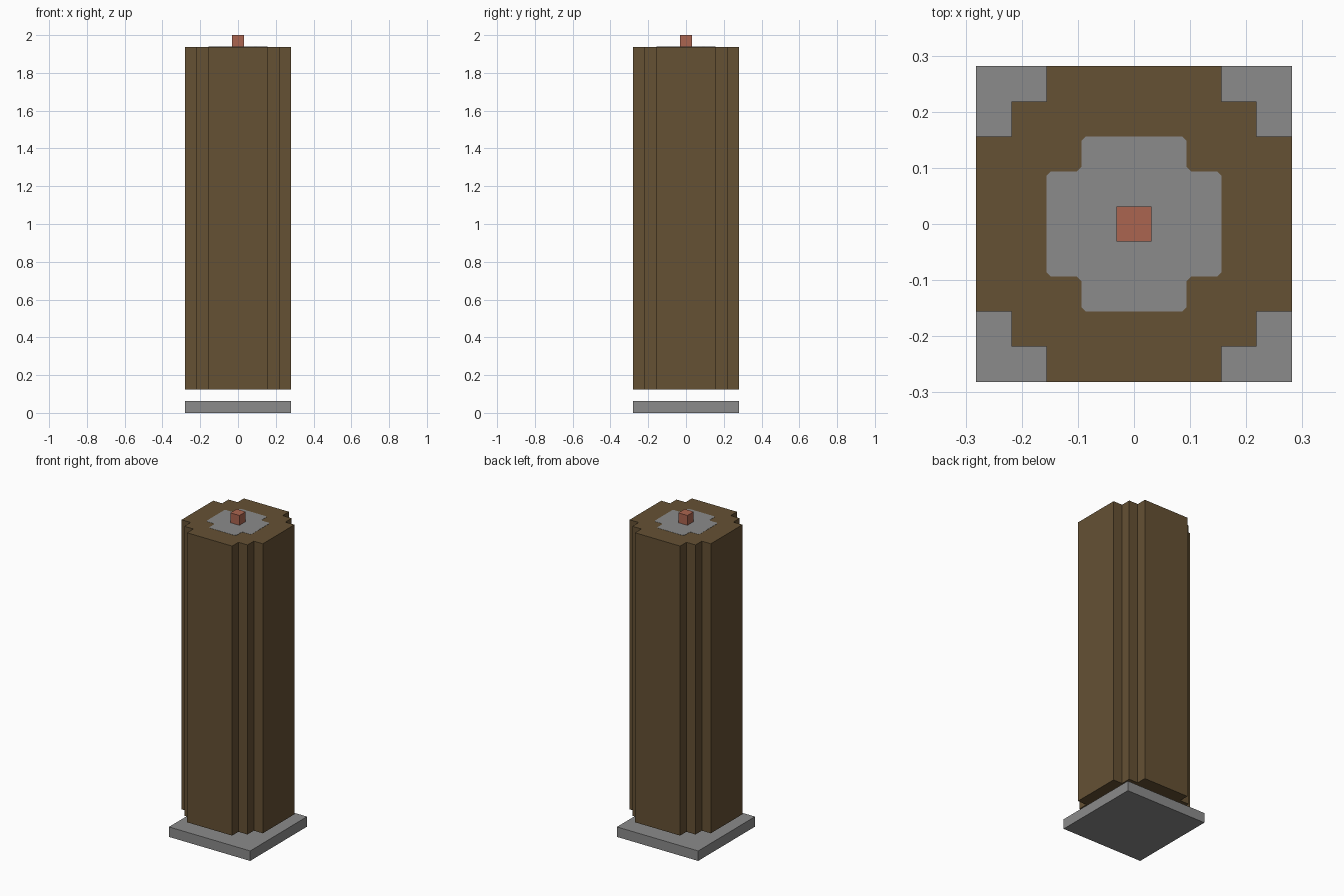
import bpy
import bmesh

cube = bpy.data.objects.get("Cube")
if cube:
    bpy.data.objects.remove(cube, do_unlink=True)

U = 1 / 32  # one model step


def material(name, rgb):
    mat = bpy.data.materials.new(name)
    mat.use_nodes = True
    color = (*rgb, 1)
    mat.diffuse_color = color
    bsdf = next(n for n in mat.node_tree.nodes if n.type == "BSDF_PRINCIPLED")
    bsdf.inputs["Base Color"].default_value = color
    bsdf.inputs["Roughness"].default_value = 0.9
    return mat


def four_way(quadrant):
    """Turn a first-quadrant outline around the centre in quarter turns."""
    outline, points = [], list(quadrant)
    for _ in range(4):
        outline += points
        points = [(-y, x) for x, y in points]
    return outline


def prism(name, quadrant, bottom, top, mat):
    bm = bmesh.new()
    base = bm.faces.new([bm.verts.new((x, y, bottom)) for x, y in four_way(quadrant)])
    side = bmesh.ops.extrude_face_region(bm, geom=[base], use_keep_orig=True)
    for v in side["geom"]:
        if isinstance(v, bmesh.types.BMVert):
            v.co.z = top
    bmesh.ops.recalc_face_normals(bm, faces=bm.faces)
    mesh = bpy.data.meshes.new(name)
    bm.to_mesh(mesh)
    bm.free()
    mesh.materials.append(mat)
    obj = bpy.data.objects.new(name, mesh)
    bpy.context.collection.objects.link(obj)
    return obj


stone = material("grey stone", (0.258, 0.258, 0.258))
bark = material("dark brown", (0.130, 0.082, 0.034))
clay = material("red clay", (0.407, 0.130, 0.080))

# Square slab, with a gap between it and the column
prism("base_slab", [(9 * U, 9 * U)], 0, 2 * U, stone)

# Column with stepped corners
steps = [(9, 5), (7, 5), (7, 7), (5, 7), (5, 9)]
prism("column", [(x * U, y * U) for x, y in steps], 4 * U, 62 * U, bark)

# Painted cross on the column top, with slightly clipped corners
a, b, c = 5 * U, 3 * U, U / 4
cross = [(a, b - c), (a - c, b), (b + c, b), (b, b + c), (b, a - c), (b - c, a)]
prism("top_patch", cross, 62 * U, 62 * U + 0.001, stone)

# Small tip
prism("tip", [(U, U)], 62 * U, 64 * U, clay)
